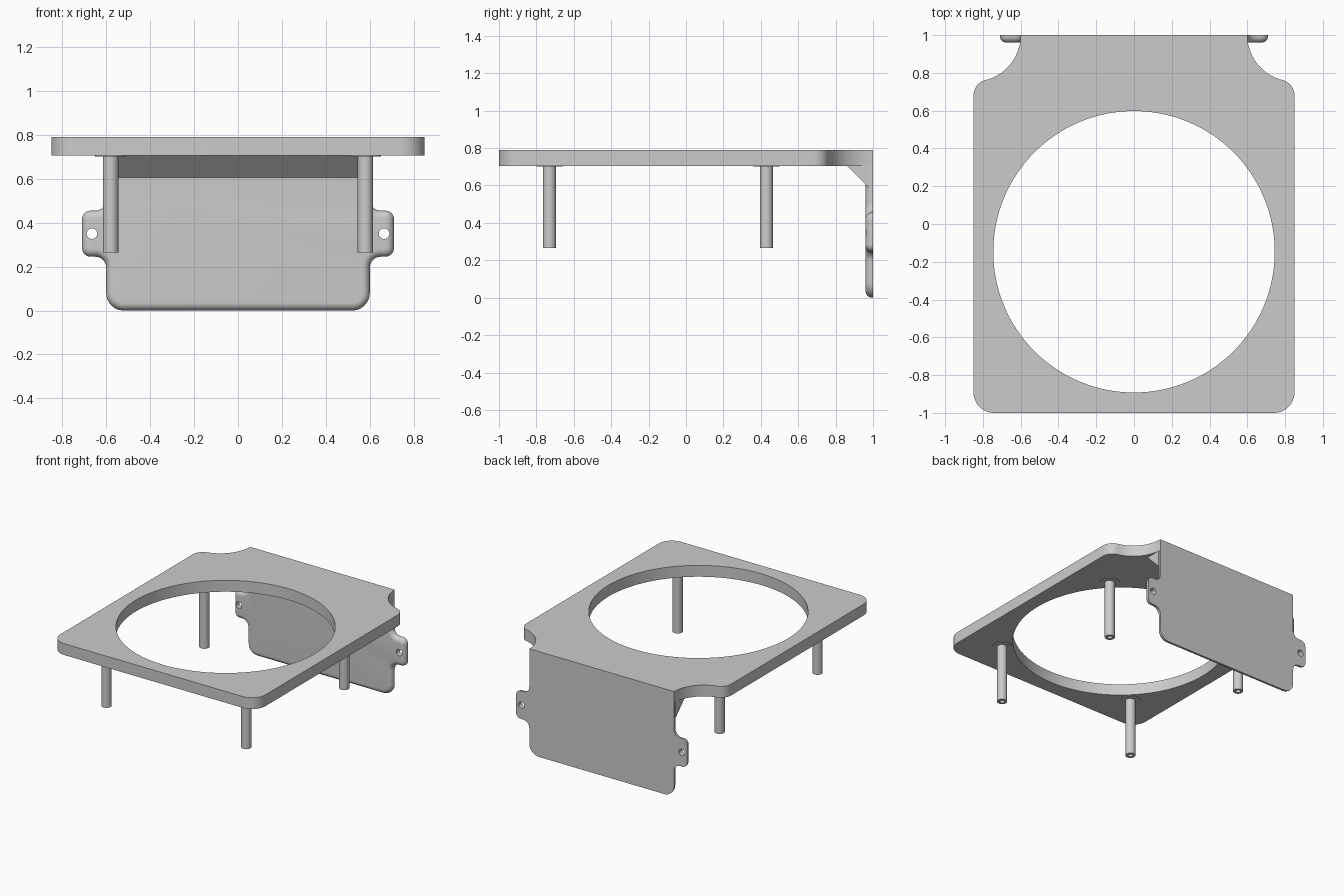
import bpy, bmesh
from math import sin, cos, radians, degrees, atan2, pi

if "Cube" in bpy.data.objects:
    bpy.data.objects.remove(bpy.data.objects["Cube"])

grey = bpy.data.materials.new("plain_grey")
grey.use_nodes = True
grey.diffuse_color = (0.6, 0.6, 0.6, 1)
grey.node_tree.nodes["Principled BSDF"].inputs["Base Color"].default_value = (0.6, 0.6, 0.6, 1)


def arc(cx, cy, r, start, end, steps=12):
    angles = [radians(start + (end - start) * i / steps) for i in range(steps + 1)]
    return [(cx + r * cos(a), cy + r * sin(a)) for a in angles]


def mirrored(half):
    """Close a right-hand outline with its mirror image."""
    return half + [(-x, y) for x, y in reversed(half)]


def loft(name, rings):
    """Skin a stack of matching closed rings and cap both ends."""
    bm = bmesh.new()
    layers = [[bm.verts.new(p) for p in ring] for ring in rings]
    n = len(layers[0])
    for a, b in zip(layers, layers[1:]):
        for i in range(n):
            j = (i + 1) % n
            bm.faces.new((a[i], a[j], b[j], b[i]))
    bm.faces.new(layers[0])
    bm.faces.new(layers[-1])
    bmesh.ops.recalc_face_normals(bm, faces=bm.faces)
    mesh = bpy.data.meshes.new(name)
    bm.to_mesh(mesh)
    bm.free()
    mesh.materials.append(grey)
    obj = bpy.data.objects.new(name, mesh)
    bpy.context.collection.objects.link(obj)
    return obj


def activate(obj):
    bpy.ops.object.select_all(action='DESELECT')
    obj.select_set(True)
    bpy.context.view_layer.objects.active = obj


def drill(obj, cutter):
    cutter.hide_render = True
    mod = obj.modifiers.new("hole", 'BOOLEAN')
    mod.object = cutter
    mod.solver = 'EXACT'
    activate(obj)
    bpy.ops.object.modifier_apply(modifier=mod.name)
    bpy.data.objects.remove(cutter)


def circle(cx, cy, r, steps):
    return arc(cx, cy, r, 0, 360, steps)[:-1]


# Top plate with rounded front corners and scooped rear corners
PLATE_BOTTOM, PLATE_TOP = 0.705, 0.79
meet = degrees(atan2(0.32, 0.08))
plate_outline = mirrored(
    arc(0.74, -0.89, 0.11, -90, 0)
    + arc(0.765, 0.68, 0.085, 0, meet)
    + arc(0.845, 1.0, 0.245, 180 + meet, 180, 20))
plate = loft("top_plate", [[(x, y, z) for x, y in plate_outline]
                           for z in (PLATE_BOTTOM, PLATE_TOP)])
drill(plate, loft("round_cutter", [[(x, y, z) for x, y in circle(0, -0.147, 0.745, 128)]
                                   for z in (0.6, 0.9)]))


# Rear wall with side tabs, its front rim rounded over
def wall_outline(d):
    return mirrored(
        arc(0.52, 0.08, 0.08 - d, -90, 0)
        + arc(0.65, 0.195, 0.05 + d, 180, 90)
        + arc(0.67, 0.285, 0.04 - d, -90, 0)
        + arc(0.67, 0.415, 0.04 - d, 0, 90)
        + arc(0.65, 0.505, 0.05 + d, 270, 180)
        + [(0.6 - d, PLATE_BOTTOM)])


RIM = 0.035
layers = [(0, 1.0)]
for i in range(9):
    a = pi / 2 * i / 8
    layers.append((RIM * (1 - cos(a)), 0.995 - RIM * sin(a)))
wall = loft("rear_wall", [[(x, y, z) for x, z in wall_outline(d)] for d, y in layers])
for side in (-1, 1):
    drill(wall, loft("screw_cutter", [[(x, y, z) for x, z in circle(side * 0.665, 0.35, 0.024, 32)]
                                      for y in (0.9, 1.1)]))

# Sloped brace between plate and wall
brace = loft("corner_brace", [[(x, 0.86, PLATE_BOTTOM), (x, 0.98, PLATE_BOTTOM), (x, 0.98, 0.585)]
                              for x in (-0.6, 0.6)])

# Hollow posts with a thin round foot against the plate
post_profile = [(0.017, 0.68), (0.017, 0.265), (0.035, 0.265),
                (0.035, 0.701), (0.07, 0.701), (0.07, 0.71)]
posts = []
for x_name, px in (("right", -0.58), ("left", 0.58)):
    for y_name, py in (("front", -0.73), ("rear", 0.43)):
        posts.append(loft(f"{y_name}_{x_name}_post",
                          [[(x, y, z) for x, y in circle(px, py, r, 32)] for r, z in post_profile]))

for obj in [plate, wall, brace] + posts:
    activate(obj)
    bpy.ops.object.shade_smooth_by_angle(angle=radians(30))
